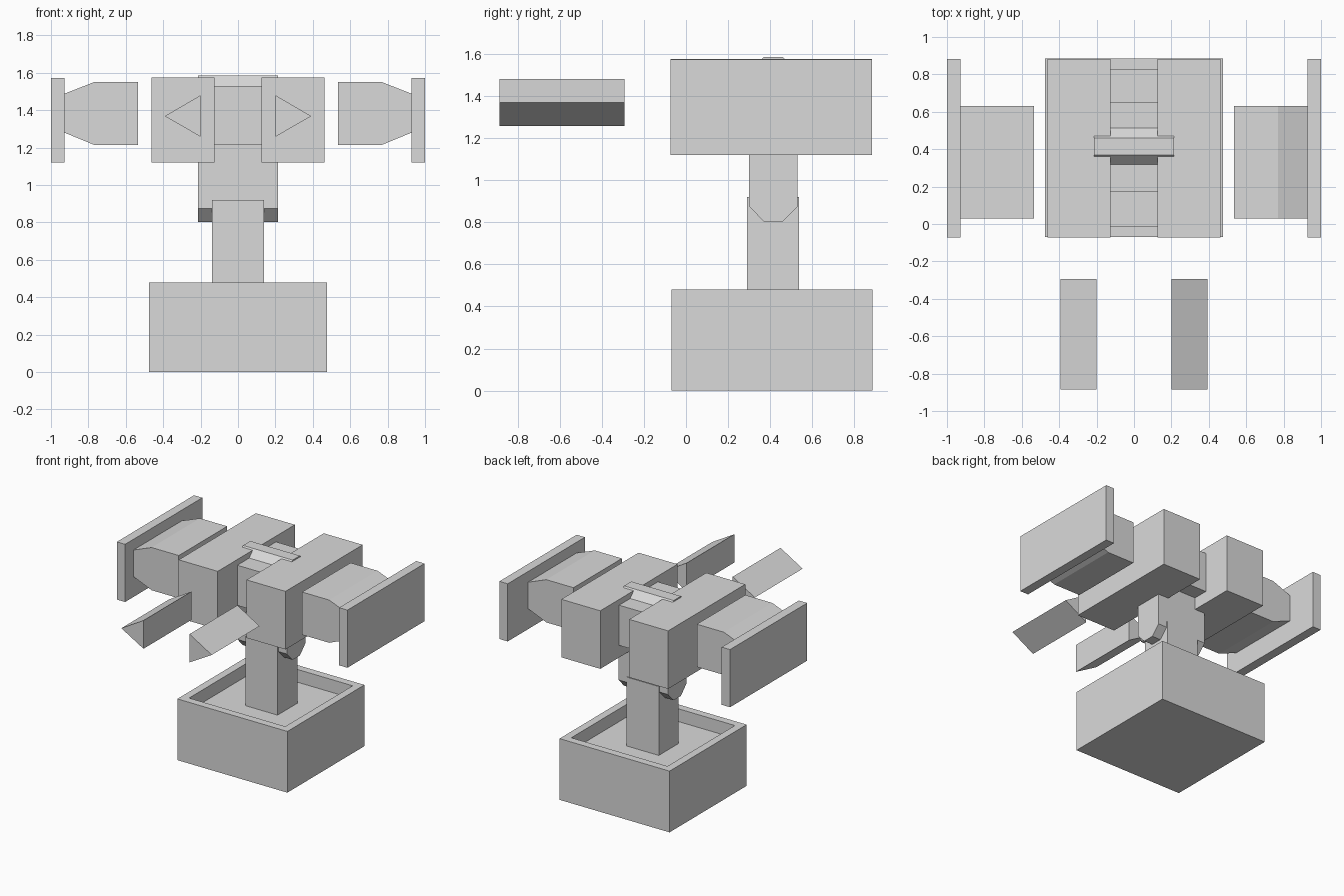
import bpy, bmesh
from mathutils import Vector

if "Cube" in bpy.data.objects:
    bpy.data.objects.remove(bpy.data.objects["Cube"])

GREY = bpy.data.materials.new("light_grey")
GREY.diffuse_color = (0.7, 0.7, 0.7, 1)
GREY.use_nodes = True
GREY.node_tree.nodes["Principled BSDF"].inputs["Base Color"].default_value = GREY.diffuse_color


def finish(name, bm):
    bmesh.ops.recalc_face_normals(bm, faces=bm.faces)
    mesh = bpy.data.meshes.new(name)
    bm.to_mesh(mesh)
    bm.free()
    mesh.materials.append(GREY)
    obj = bpy.data.objects.new(name, mesh)
    bpy.context.collection.objects.link(obj)
    return obj


def prism(name, points, axis, lo, hi):
    """Extrude a closed profile along x (profile is y, z) or y (profile is x, z)."""
    bm = bmesh.new()
    place = (lambda a, b: (lo, a, b)) if axis == "x" else (lambda a, b: (a, lo, b))
    face = bm.faces.new([bm.verts.new(place(a, b)) for a, b in points])
    ext = bmesh.ops.extrude_face_region(bm, geom=[face])
    moved = [v for v in ext["geom"] if isinstance(v, bmesh.types.BMVert)]
    shift = Vector((hi - lo, 0, 0)) if axis == "x" else Vector((0, hi - lo, 0))
    bmesh.ops.translate(bm, verts=moved, vec=shift)
    return finish(name, bm)


def box(name, x0, x1, y0, y1, z0, z1):
    return prism(name, [(x0, z0), (x1, z0), (x1, z1), (x0, z1)], "y", y0, y1)


# Base block with a recessed tray in its top
base = box("base", -0.477, 0.477, -0.07, 0.885, 0, 0.48)
bm = bmesh.new()
bm.from_mesh(base.data)
top = max(bm.faces, key=lambda f: f.calc_center_median().z)
bmesh.ops.inset_region(bm, faces=[top], thickness=0.085)
ext = bmesh.ops.extrude_face_region(bm, geom=[top])
bmesh.ops.translate(bm, vec=(0, 0, -0.1),
                    verts=[v for v in ext["geom"] if isinstance(v, bmesh.types.BMVert)])
if top.is_valid:
    bmesh.ops.delete(bm, geom=[top], context="FACES")
bmesh.ops.recalc_face_normals(bm, faces=bm.faces)
bm.to_mesh(base.data)
bm.free()

# Post rising from the tray
box("post", -0.14, 0.14, 0.29, 0.537, 0.37, 0.92)

# Upright column with chamfered ends
prism("column", [(0.37, 0.803), (0.46, 0.803), (0.53, 0.875), (0.53, 1.512),
                 (0.46, 1.585), (0.37, 1.585), (0.30, 1.512), (0.30, 0.875)],
      "x", -0.215, 0.215)

# Core joining the two main housings
box("core", -0.13, 0.13, 0.17, 0.65, 1.215, 1.53)

# Mirrored parts on each side
for side, s in (("left", -1), ("right", 1)):
    box(side + "_housing", s * 0.125, s * 0.463, -0.073, 0.883, 1.12, 1.575)
    prism(side + "_drum",
          [(s * x, z) for x, z in ((0.535, 1.215), (0.77, 1.215), (0.928, 1.28),
                                   (0.928, 1.488), (0.77, 1.55), (0.535, 1.55))],
          "y", 0.03, 0.63)
    box(side + "_end_plate", s * 0.928, s * 1.0, -0.073, 0.883, 1.12, 1.572)
    # Floating three-sided prong in front
    prism(side + "_prong", [(s * 0.2, 1.258), (s * 0.392, 1.368), (s * 0.2, 1.48)],
          "y", -0.885, -0.293)
